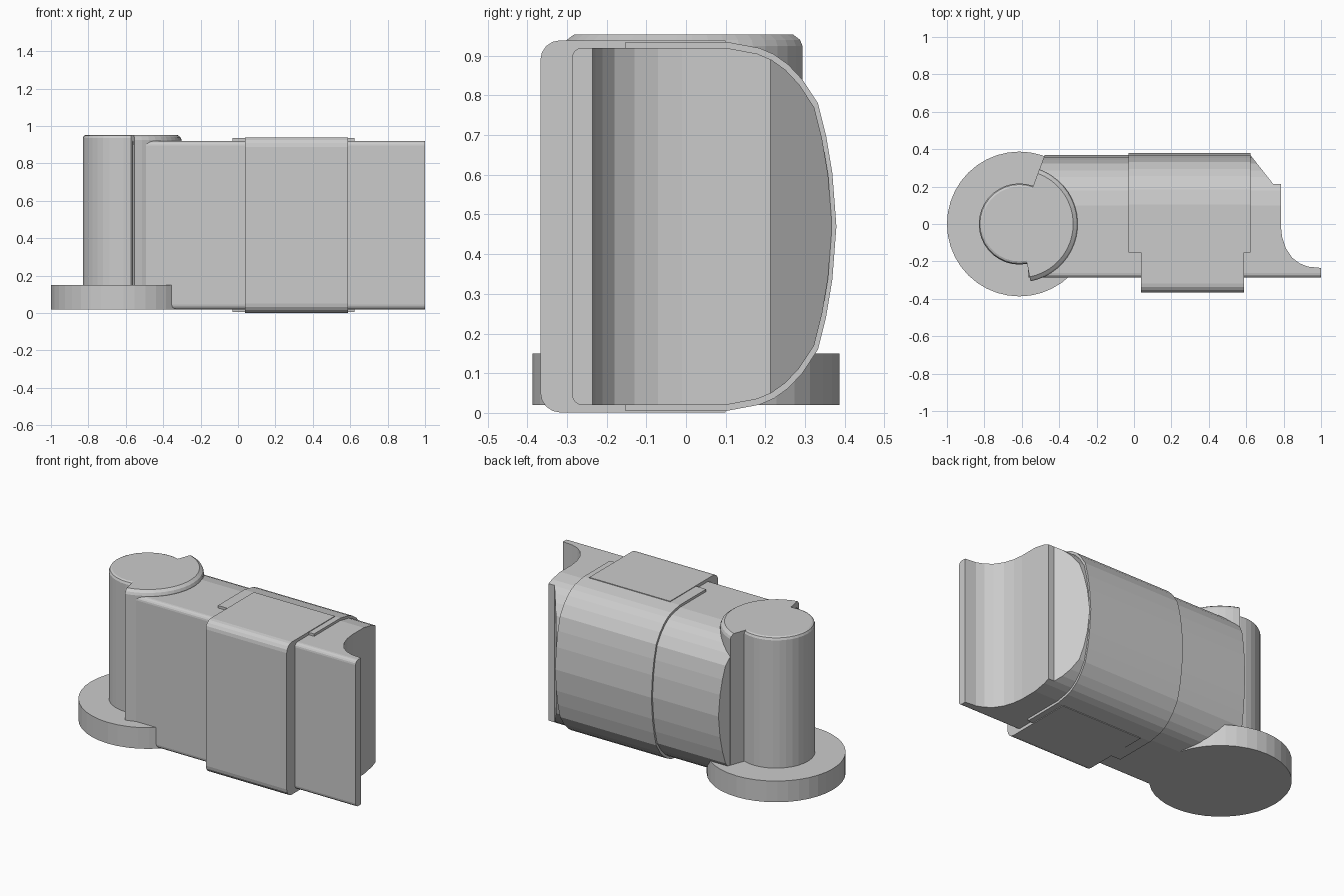
import bpy, bmesh
from math import radians, cos, sin, pi

if "Cube" in bpy.data.objects:
    bpy.data.objects.remove(bpy.data.objects["Cube"])

PIVOT_X = -0.613
MID_Z = 0.47


def prism(name, pts, axis, lo, hi):
    """Extrude a 2D outline: axis 'x' takes (y, z) points, axis 'z' takes (x, y)."""
    bm = bmesh.new()
    place = (lambda p, d: (d, p[0], p[1])) if axis == 'x' else (lambda p, d: (p[0], p[1], d))
    face = bm.faces.new([bm.verts.new(place(p, lo)) for p in pts])
    ext = bmesh.ops.extrude_face_region(bm, geom=[face])
    move = (hi - lo, 0, 0) if axis == 'x' else (0, 0, hi - lo)
    bmesh.ops.translate(bm, vec=move, verts=[v for v in ext['geom'] if isinstance(v, bmesh.types.BMVert)])
    return finish(name, bm)


def lathe(name, profile, a0=0, a1=360, steps=36):
    """Revolve an (r, z) outline about the pivot; a partial sweep gets end caps."""
    bm = bmesh.new()
    full = a1 - a0 == 360
    count = steps if full else steps + 1
    rings = []
    for i in range(count):
        a = radians(a0 + (a1 - a0) * i / steps)
        rings.append([bm.verts.new((PIVOT_X + r * cos(a), r * sin(a), z)) for r, z in profile])
    for i in range(steps):
        p, q = rings[i], rings[(i + 1) % count]
        for j in range(len(profile)):
            k = (j + 1) % len(profile)
            bm.faces.new((p[j], q[j], q[k], p[k]))
    if not full:
        bm.faces.new(rings[0])
        bm.faces.new(rings[-1])
    bmesh.ops.remove_doubles(bm, verts=bm.verts, dist=1e-5)
    return finish(name, bm)


def finish(name, bm):
    bmesh.ops.recalc_face_normals(bm, faces=bm.faces)
    me = bpy.data.meshes.new(name)
    bm.to_mesh(me)
    bm.free()
    ob = bpy.data.objects.new(name, me)
    bpy.context.collection.objects.link(ob)
    return ob


def section(upper):
    """Mirror the upper half of a (y, z offset) outline about the middle height."""
    return [(y, MID_Z + h) for y, h in upper] + [(y, MID_Z - h) for y, h in reversed(upper) if h > 0]


def corner(y, h, r, n=4):
    """Rounded front corner of a section."""
    return [(y + r - r * cos(i * pi / 2 / n), h - r + r * sin(i * pi / 2 / n)) for i in range(n + 1)]


# Bulged back of the housing
back = [(0.10, 0.45), (0.18, 0.435), (0.215, 0.42), (0.25, 0.395), (0.285, 0.358),
        (0.323, 0.30), (0.343, 0.22), (0.358, 0.13), (0.368, 0.0)]

# Main body: D section trimmed to its plan outline
body = prism("main_body", section(corner(-0.287, 0.45, 0.025) + back), 'x', -0.75, 1.1)
plan = [(PIVOT_X, 0), (-0.57, -0.2), (-0.55, -0.5), (1.0, -0.5), (1.0, -0.235),
        (0.93, -0.228), (0.885, -0.21), (0.845, -0.18), (0.812, -0.13), (0.792, -0.07),
        (0.785, -0.01), (0.785, 0.213), (0.745, 0.213), (0.622, 0.369), (0.622, 0.5),
        (-0.43, 0.5)]
cutter = prism("plan_cutter", plan, 'z', -0.2, 1.2)
cutter.hide_render = True
trim = body.modifiers.new("trim", 'BOOLEAN')
trim.operation = 'INTERSECT'
trim.solver = 'EXACT'
trim.object = cutter
bpy.context.view_layer.objects.active = body
bpy.ops.object.modifier_apply(modifier="trim")
bpy.data.objects.remove(cutter)

# Sleeve wrapped around the back, and the thicker clasp on the front
wrap = [(-0.152, 0.465)] + [(y * 1.03, h * 1.033) for y, h in back]
prism("back_sleeve", section(wrap), 'x', -0.03, 0.624)
clasp = corner(-0.367, 0.469, 0.05) + [(0.10, 0.469), (0.10, 0.0)]
prism("front_clasp", section(clasp), 'x', 0.038, 0.588)

# Pivot end: base disc, pin and the collar sector joining the body
lathe("base_disc", [(0, 0.02), (0.387, 0.02), (0.387, 0.15), (0, 0.15)], steps=40)
lathe("pivot_pin", [(0, 0.1), (0.217, 0.1), (0.217, 0.935), (0.211, 0.948), (0.2, 0.953), (0, 0.953)])
lathe("pivot_collar", [(0, 0.1), (0.312, 0.1), (0.312, 0.925), (0.306, 0.94), (0.288, 0.953), (0, 0.953)],
      -79, 70, 20)
